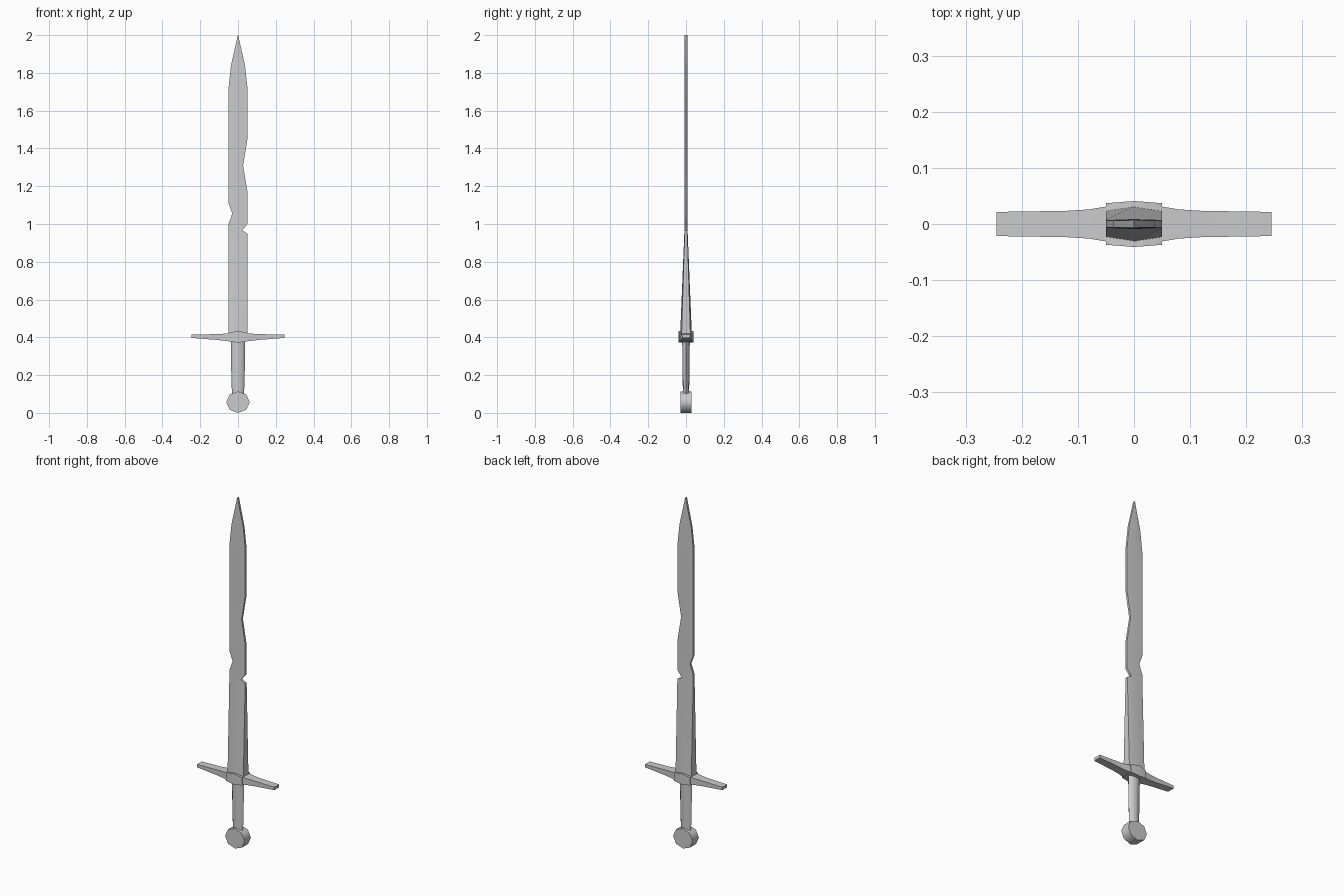
import bpy, bmesh, math

if "Cube" in bpy.data.objects:
    bpy.data.objects.remove(bpy.data.objects["Cube"])


def loft(name, rings, smooth=60):
    """Skin a closed solid through rings of equal point count."""
    bm = bmesh.new()
    rows = [[bm.verts.new(p) for p in ring] for ring in rings]
    n = len(rows[0])
    for a, b in zip(rows, rows[1:]):
        for i in range(n):
            j = (i + 1) % n
            bm.faces.new((a[i], a[j], b[j], b[i]))
    bm.faces.new(rows[0][::-1])
    bm.faces.new(rows[-1])
    bmesh.ops.recalc_face_normals(bm, faces=bm.faces)
    mesh = bpy.data.meshes.new(name)
    bm.to_mesh(mesh)
    bm.free()
    obj = bpy.data.objects.new(name, mesh)
    bpy.context.collection.objects.link(obj)
    bpy.context.view_layer.objects.active = obj
    obj.select_set(True)
    bpy.ops.object.shade_smooth_by_angle(angle=math.radians(smooth))
    obj.select_set(False)
    return obj


def both_sides(sections):
    """Mirror sections (first value = x) to negative x."""
    return [(-s[0], *s[1:]) for s in reversed(sections) if s[0] > 0] + sections


# Blade: z, left edge, right edge, edge half thickness, ridge half thickness
blade = [
    (0.39, -0.05, 0.05, 0.024, 0.032),
    (0.95, -0.05, 0.05, 0.007, 0.009),
    (0.965, -0.05, 0.022, 0.007, 0.009),   # deep nick
    (1.00, -0.05, 0.05, 0.006, 0.008),
    (1.055, -0.03, 0.05, 0.006, 0.008),    # left nick
    (1.11, -0.05, 0.05, 0.006, 0.008),
    (1.17, -0.05, 0.05, 0.006, 0.008),
    (1.31, -0.05, 0.027, 0.006, 0.008),    # shallow dent
    (1.45, -0.05, 0.05, 0.006, 0.008),
    (1.72, -0.05, 0.05, 0.006, 0.008),
    (1.84, -0.037, 0.037, 0.006, 0.008),
    (2.00, -0.001, 0.001, 0.006, 0.008),
]
loft("blade", [[(l, -e, z), (0, -m, z), (r, -e, z), (r, e, z), (0, m, z), (l, e, z)]
               for z, l, r, e, m in blade])


# Crossguard: x, half depth, bottom, top
def box_rings(sections):
    return [[(x, -d, b), (x, d, b), (x, d, t), (x, -d, t)]
            for x, d, b, t in both_sides(sections)]


loft("guard_block", box_rings([(0, 0.041, 0.372, 0.434), (0.05, 0.037, 0.378, 0.423)]))
loft("guard_arms", box_rings([(0, 0.031, 0.380, 0.421), (0.05, 0.031, 0.380, 0.421),
                              (0.08, 0.026, 0.383, 0.419), (0.12, 0.0235, 0.387, 0.417),
                              (0.245, 0.0215, 0.397, 0.414)]))

# Grip: tapered oval
grip = []
for z, rx, ry in [(0.09, 0.032, 0.016), (0.23, 0.036, 0.019), (0.38, 0.038, 0.020)]:
    grip.append([(rx * math.cos(i * math.pi / 4), ry * math.sin(i * math.pi / 4), z)
                 for i in range(8)])
loft("grip", grip)

# Pommel: eight-sided disc
loft("pommel", [[(0.062 * math.cos(i * math.pi / 4), y,
                  0.057 + 0.057 * math.sin(i * math.pi / 4)) for i in range(8)]
                for y in (-0.028, 0.028)])
